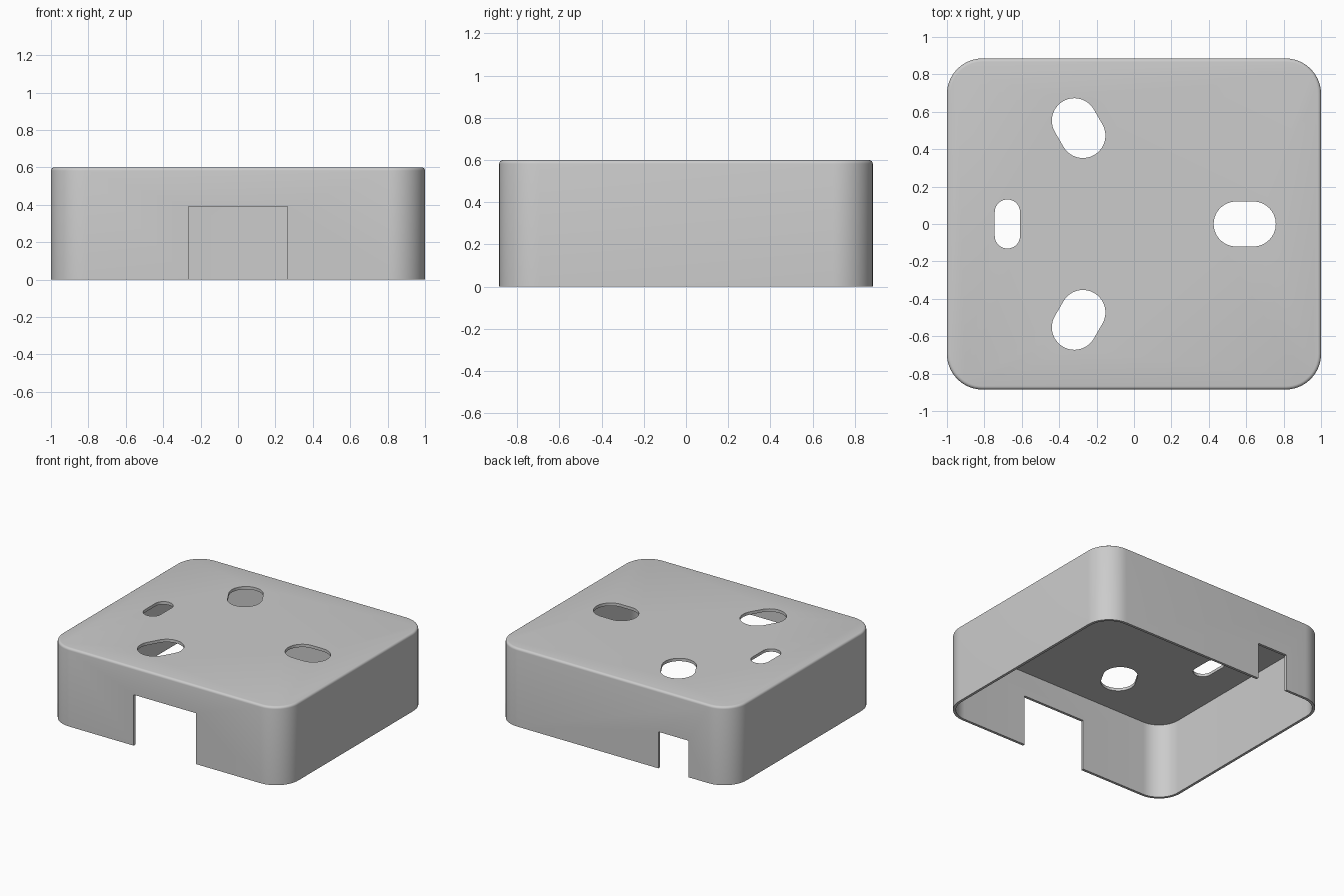
import bpy, bmesh, math
from mathutils import Vector, Matrix

if "Cube" in bpy.data.objects:
    bpy.data.objects.remove(bpy.data.objects["Cube"], do_unlink=True)

WIDTH, DEPTH, HEIGHT = 2.0, 1.77, 0.6
WALL, ROOF = 0.02, 0.022
CORNER, FILLET = 0.19, 0.018

grey = bpy.data.materials.new("plain grey")
grey.use_nodes = True
grey.diffuse_color = (0.6, 0.6, 0.6, 1)
grey.node_tree.nodes["Principled BSDF"].inputs["Base Color"].default_value = (0.6, 0.6, 0.6, 1)


def rounded_prism(name, sx, sy, radius, z0, z1, centre=(0, 0), angle=0, fillet=0, steps=14):
    """Upright prism on a rounded rectangle, with an optional rounded top edge."""
    bm = bmesh.new()
    turn = Matrix.Rotation(angle, 3, "Z")
    ring = []
    for quarter, (kx, ky) in enumerate(((1, 1), (-1, 1), (-1, -1), (1, -1))):
        for i in range(steps + 1):
            a = (quarter + i / steps) * math.pi / 2
            p = Vector((kx * (sx / 2 - radius) + radius * math.cos(a),
                        ky * (sy / 2 - radius) + radius * math.sin(a), 0))
            ring.append(bm.verts.new(turn @ p + Vector((*centre, z0))))
    bmesh.ops.remove_doubles(bm, verts=ring, dist=1e-5)
    base = bm.faces.new([v for v in ring if v.is_valid])
    top = bmesh.ops.extrude_face_region(bm, geom=[base], use_keep_orig=True)["geom"]
    bmesh.ops.translate(bm, vec=(0, 0, z1 - z0),
                        verts=[g for g in top if isinstance(g, bmesh.types.BMVert)])
    if fillet:
        lid = next(g for g in top if isinstance(g, bmesh.types.BMFace))
        bmesh.ops.bevel(bm, geom=list(lid.edges), offset=fillet, segments=4,
                        profile=0.5, affect="EDGES")
    bmesh.ops.recalc_face_normals(bm, faces=bm.faces)
    return finish(bm, name)


def box(name, x0, x1, y0, y1, z0, z1):
    bm = bmesh.new()
    bmesh.ops.create_cube(bm, size=1)
    bmesh.ops.scale(bm, vec=(x1 - x0, y1 - y0, z1 - z0), verts=bm.verts)
    bmesh.ops.translate(bm, vec=((x0 + x1) / 2, (y0 + y1) / 2, (z0 + z1) / 2), verts=bm.verts)
    return finish(bm, name)


def finish(bm, name):
    mesh = bpy.data.meshes.new(name)
    bm.to_mesh(mesh)
    bm.free()
    mesh.materials.append(grey)
    obj = bpy.data.objects.new(name, mesh)
    bpy.context.collection.objects.link(obj)
    return obj


# Outer shell
cover = rounded_prism("enclosure_cover", WIDTH, DEPTH, CORNER, 0, HEIGHT, fillet=FILLET)

# Hollow inside, open at the bottom
cutters = [rounded_prism("cavity_cutter", WIDTH - 2 * WALL, DEPTH - 2 * WALL,
                         CORNER - WALL, -0.2, HEIGHT - ROOF)]

# Three radial oblong holes in the roof
for k in range(3):
    a = k * math.tau / 3
    cutters.append(rounded_prism("oblong_hole_cutter", 0.332, 0.2402, 0.12, 0.5, 0.8,
                                 (0.592 * math.cos(a), 0.592 * math.sin(a)), a))

# Small slot near the right edge
cutters.append(rounded_prism("slot_cutter", 0.1352, 0.262, 0.0675, 0.5, 0.8, (-0.677, 0)))

# Wall notches: wide one at the front, narrow one at the back
cutters.append(box("front_notch_cutter", -0.265, 0.265, -1.1, -0.75, -0.1, 0.39))
cutters.append(box("back_notch_cutter", -0.64, -0.385, 0.75, 1.1, -0.1, 0.28))

bpy.ops.object.select_all(action="DESELECT")
bpy.context.view_layer.objects.active = cover
cover.select_set(True)
for cutter in cutters:
    cutter.hide_render = True
    cut = cover.modifiers.new("cut", "BOOLEAN")
    cut.operation, cut.solver, cut.object = "DIFFERENCE", "EXACT", cutter
    bpy.ops.object.modifier_apply(modifier=cut.name)
    bpy.data.objects.remove(cutter, do_unlink=True)

bpy.ops.object.shade_smooth_by_angle(angle=math.radians(35))
